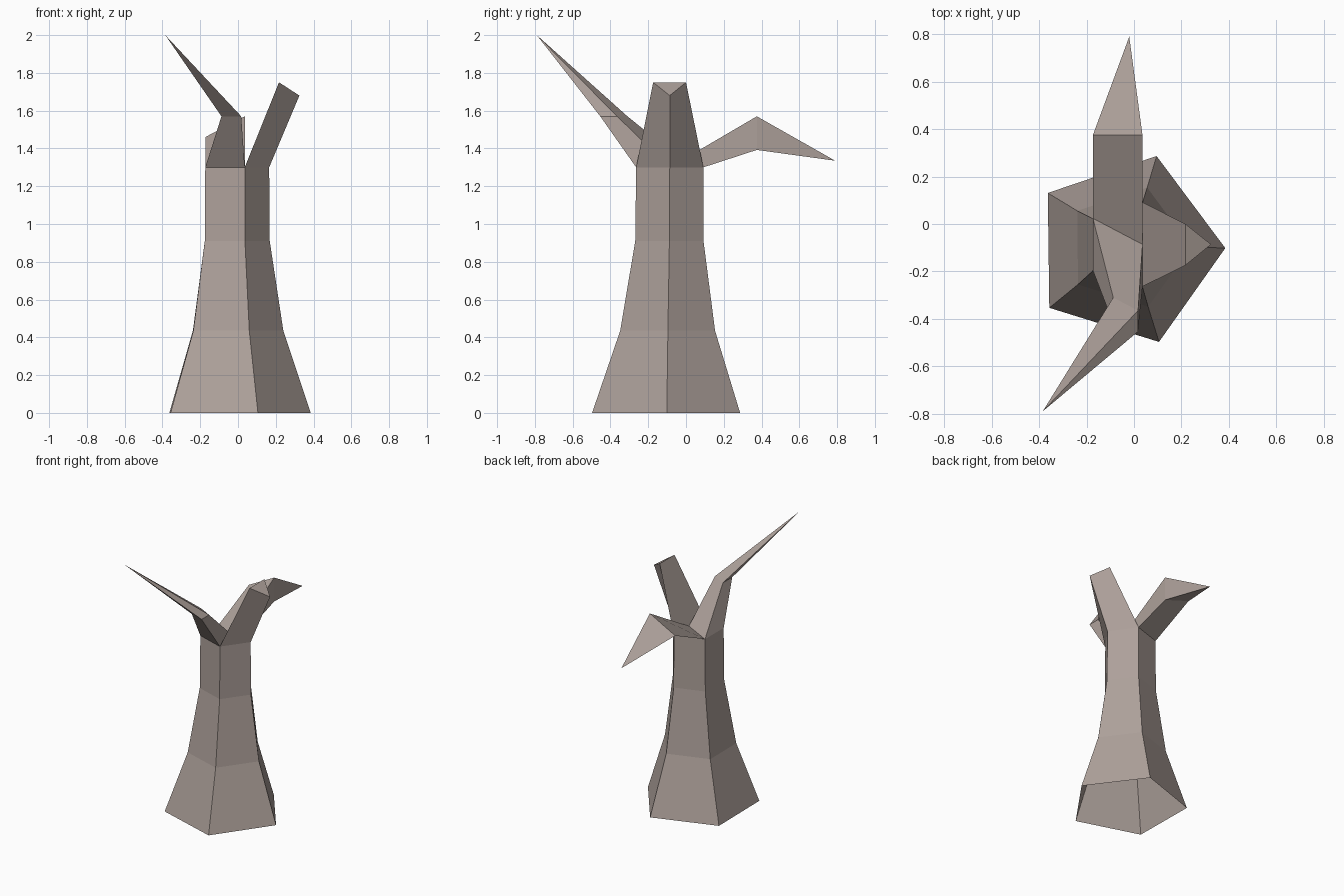
import bpy, math
from mathutils import Vector

cube = bpy.data.objects.get("Cube")
if cube:
    bpy.data.objects.remove(cube, do_unlink=True)

bark = bpy.data.materials.new("greyish_brown_bark")
bark.use_nodes = True
colour = (0.42, 0.355, 0.325, 1)
bark.diffuse_color = colour
bark.node_tree.nodes["Principled BSDF"].inputs["Base Color"].default_value = colour


def loft(name, rings, tip=None, cap=False):
    """Bridge matching rings with quads, ending in a point, a cap or an opening."""
    n = len(rings[0])
    verts = [tuple(p) for ring in rings for p in ring]
    faces = []
    for r in range(len(rings) - 1):
        for i in range(n):
            j = (i + 1) % n
            faces.append((r * n + i, r * n + j, (r + 1) * n + j, (r + 1) * n + i))
    last = (len(rings) - 1) * n
    if tip:
        verts.append(tip)
        faces += [(last + i, last + (i + 1) % n, len(verts) - 1) for i in range(n)]
    elif cap:
        faces.append(tuple(last + i for i in range(n)))
    mesh = bpy.data.meshes.new(name)
    mesh.from_pydata(verts, [], faces)
    mesh.materials.append(bark)
    obj = bpy.data.objects.new(name, mesh)
    bpy.context.collection.objects.link(obj)
    return obj


def pentagon(cx, cy, z, radius, turn):
    angles = [turn + math.tau * i / 5 for i in range(5)]
    return [Vector((cx + radius * math.cos(a), cy + radius * math.sin(a), z)) for a in angles]


# Trunk: flared five-sided column, open underneath
trunk_rings = [
    pentagon(-0.027, -0.107, 0.0, 0.412, 0.013),
    pentagon(-0.024, -0.098, 0.435, 0.264, 0.008),
    pentagon(-0.022, -0.088, 0.91, 0.190, 0),
    pentagon(-0.022, -0.086, 1.30, 0.187, 0),
]
loft("trunk", trunk_rings)

# The trunk top splits into three branch bases around a shared fork point
right, back_right, back_left, front_left, front_right = trunk_rings[-1]
fork = (back_right + front_right) / 2

# Front branch: four-sided, halved at the bend, then drawn to a long point
base = [fork, back_left, front_left, front_right]
bend = [Vector((0.017, -0.365, 1.57)) + (p - fork) * 0.5 for p in base]
loft("front_branch", [base, bend], tip=(-0.385, -0.79, 2.0))

# Side branch: three-sided stump with a slanted cut
base = [right, back_right, front_right]
cut = [(0.325, -0.086, 1.68), (0.217, 0.0, 1.75), (0.217, -0.174, 1.75)]
loft("side_branch", [base, cut], cap=True)

# Back branch: its base triangle is turned upright at the bend, then drooping to a point
base = [fork, back_right, back_left]
bend = [Vector((p.x, 0.375, 1.57 - (p.y - fork.y))) for p in base]
loft("back_branch", [base, bend], tip=(-0.02, 0.79, 1.335))
